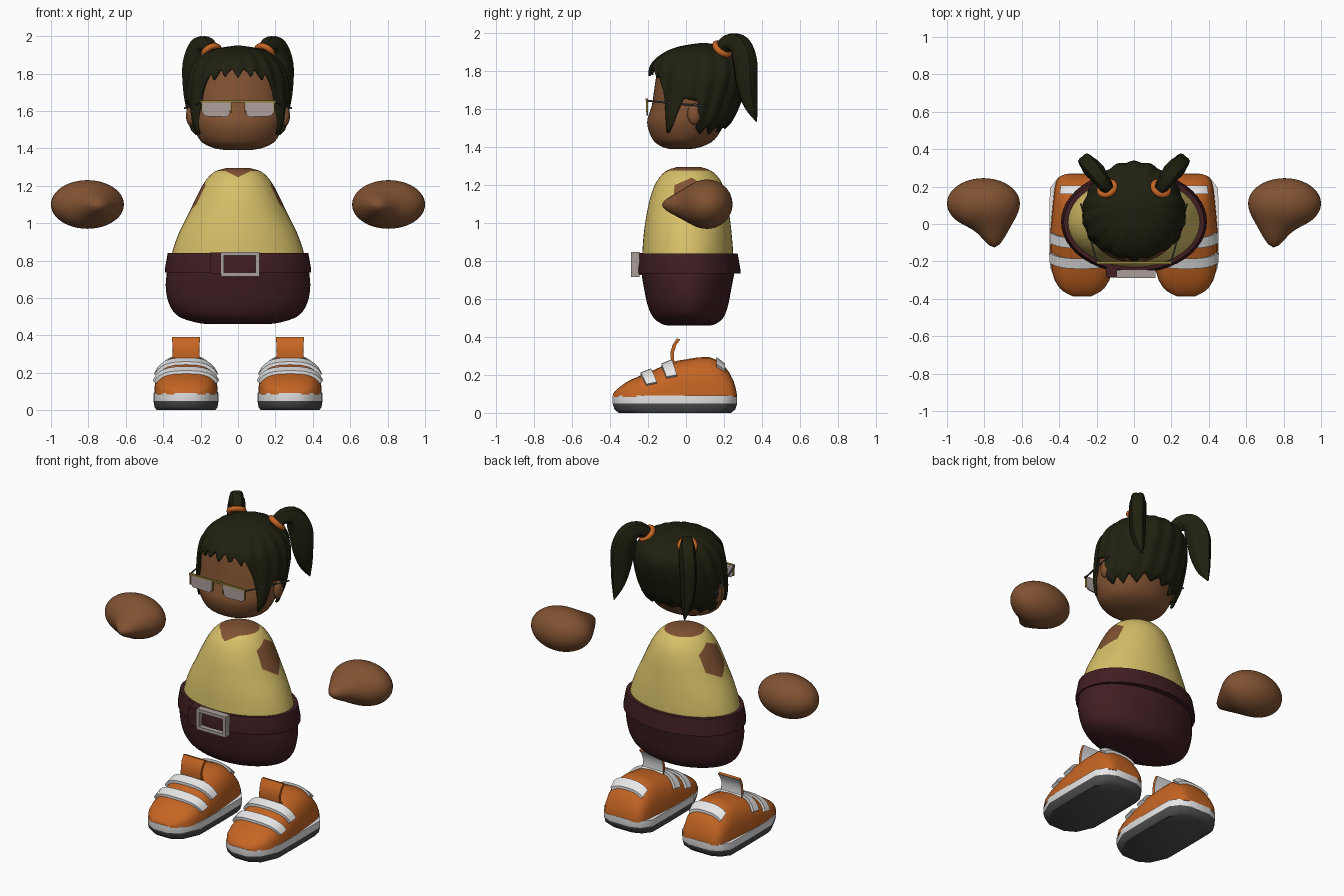
import bpy, bmesh, math
from mathutils import Vector, Matrix

if "Cube" in bpy.data.objects:
    bpy.data.objects.remove(bpy.data.objects["Cube"])

def material(name, *rgb):
    m = bpy.data.materials.new(name)
    m.diffuse_color = (*rgb, 1)
    m.use_nodes = True
    m.node_tree.nodes["Principled BSDF"].inputs["Base Color"].default_value = m.diffuse_color
    return m

SKIN = material("brown skin", 0.22, 0.085, 0.032)
HAIR = material("dark hair", 0.014, 0.015, 0.005)
SHIRT = material("yellow shirt", 0.68, 0.53, 0.14)
SKIRT = material("maroon skirt", 0.052, 0.013, 0.016)
ORANGE = material("orange", 0.56, 0.13, 0.017)
WHITE = material("white trim", 0.8, 0.8, 0.8)
SOLE = material("sole grey", 0.075, 0.075, 0.075)
LENS = material("lens grey", 0.42, 0.35, 0.34)
SILVER = material("buckle silver", 0.4, 0.34, 0.32)
GOLD = material("gold rim", 0.3, 0.23, 0.04)

def finish(name, bm, mats, rule=None, angle=40):
    bmesh.ops.recalc_face_normals(bm, faces=bm.faces)
    if rule:
        for f in bm.faces:
            f.material_index = rule(f.calc_center_median(), f.normal)
    me = bpy.data.meshes.new(name)
    bm.to_mesh(me)
    bm.free()
    ob = bpy.data.objects.new(name, me)
    bpy.context.collection.objects.link(ob)
    for m in mats:
        me.materials.append(m)
    bpy.context.view_layer.objects.active = ob
    ob.select_set(True)
    bpy.ops.object.shade_smooth_by_angle(angle=math.radians(angle))
    ob.select_set(False)
    return ob

def grid(rows, closed=True, caps=True):
    """Skin rows of points into a bmesh."""
    bm = bmesh.new()
    vs = [[bm.verts.new(p) for p in r] for r in rows]
    n = len(rows[0])
    for a, b in zip(vs, vs[1:]):
        for i in range(n if closed else n - 1):
            j = (i + 1) % n
            bm.faces.new((a[i], a[j], b[j], b[i]))
    if caps:
        bm.faces.new(vs[0])
        bm.faces.new(vs[-1])
    return bm

def spline(rows, k=4):
    """Smoothly interpolate a list of tuples."""
    out = []
    for i in range(len(rows) - 1):
        p = [rows[max(0, min(len(rows) - 1, i + d))] for d in (-1, 0, 1, 2)]
        for s in range(k):
            t = s / k
            out.append(tuple(b + 0.5 * t * (c - a + t * (2*a - 5*b + 4*c - d + t * (3*(b - c) + d - a)))
                             for a, b, c, d in zip(*p)))
    return out + [rows[-1]]

def ring(z, hx, y0, y1, n=48):
    return [(hx * math.sin(a), (y0 + y1) / 2 - (y1 - y0) / 2 * math.cos(a), z)
            for a in (2 * math.pi * i / n for i in range(n))]

def loft(rows, k=4):
    return grid([ring(*r) for r in spline(rows, k)])

def lookup(table, x):
    """Piecewise linear lookup on the first column."""
    for a, b in zip(table, table[1:]):
        if x <= b[0]:
            t = (x - a[0]) / (b[0] - a[0])
            return [p + t * (q - p) for p, q in zip(a, b)]
    return list(table[-1])

def box(bm, x0, x1, y0, y1, z0, z1):
    m = Matrix.Translation(((x0+x1)/2, (y0+y1)/2, (z0+z1)/2)) @ Matrix.Diagonal((x1-x0, y1-y0, z1-z0, 1))
    bmesh.ops.create_cube(bm, size=1, matrix=m)

# torso with bare neck and shoulder openings, cut cleanly into the shirt
bm = loft([(0.76, .365, -.235, .25), (0.85, .35, -.23, .248), (0.95, .315, -.222, .24), (1.05, .265, -.207, .228),
           (1.14, .222, -.187, .213), (1.21, .185, -.16, .19), (1.255, .15, -.128, .158),
           (1.28, .115, -.095, .125), (1.295, .06, -.05, .08)])
hexagon = [(.03, 1.24), (-.06, 1.2), (-.07, 1.1), (.02, 1.04), (.11, 1.09), (.11, 1.19)]
edges = []
for (ya, za), (yb, zb) in zip(hexagon, hexagon[1:] + hexagon[:1]):
    edges.append((Vector((0, ya, za)), Vector((0, za - zb, yb - ya))))
for co, no in edges + [(Vector((0, 0, 1.245)), Vector((s * .5, 0, -1))) for s in (1, -1)] \
        + [(Vector((0, 0, 1.278)), Vector((0, 0, 1)))]:
    bmesh.ops.bisect_plane(bm, geom=bm.verts[:] + bm.edges[:] + bm.faces[:], plane_co=co, plane_no=no, dist=1e-5)
def torso_rule(c, n):
    shoulder = all((c - co).dot(no) > 0 for co, no in edges) or all((c - co).dot(no) < 0 for co, no in edges)
    neckline = c.z > 1.278 or (c.y < 0 and c.z > 1.245 + .5 * abs(c.x))
    return int((shoulder and abs(c.x) > .1) or neckline)
finish("torso", bm, [SHIRT, SKIN], torso_rule)

# skirt and belt
finish("skirt", loft([(.46, .15, -.09, .12), (.468, .22, -.125, .155), (.5, .315, -.17, .195), (.56, .365, -.2, .22),
                      (.65, .386, -.22, .238), (.74, .38, -.235, .255), (.78, .37, -.235, .255)]), [SKIRT])
belt = [(.735, .37, -.235, .25), (.735, .39, -.262, .288), (.76, .39, -.264, .286), (.84, .376, -.25, .272),
        (.84, .35, -.228, .25), (.78, .35, -.225, .245)]
finish("belt", grid([ring(*r) for r in belt], caps=False), [SKIRT])
bm = bmesh.new()
box(bm, -.15, -.09, -.285, -.23, .728, .842)
finish("belt_loop", bm, [SKIRT])
bm = bmesh.new()
for b in ((-.09, .115, .715, .735), (-.09, .115, .827, .847), (-.09, -.075, .735, .827), (.093, .115, .735, .827)):
    box(bm, b[0], b[1], -.29, -.245, b[2], b[3])
finish("buckle", bm, [SILVER])

# head
finish("head", loft([(1.39, .06, -.08, .02), (1.402, .13, -.125, .08), (1.44, .2, -.175, .15), (1.53, .243, -.205, .205),
                     (1.62, .25, -.18, .23), (1.72, .25, -.165, .25), (1.83, .2, -.14, .22), (1.89, .1, -.05, .14)]), [SKIN])

# hair cap with a jagged hairline, measured in degrees from the front
profile = spline([(1.45, .232, -.175, .17), (1.55, .262, -.19, .24), (1.65, .268, -.19, .285), (1.75, .264, -.188, .32),
                  (1.83, .24, -.178, .325), (1.89, .19, -.115, .28), (1.925, .12, -.03, .21), (1.943, .01, .08, .1)])
hairline = [(0, 1.775), (8, 1.83), (16, 1.775), (21, 1.825), (30, 1.765), (35, 1.8), (45, 1.7), (50, 1.62), (58, 1.465),
            (66, 1.52), (74, 1.66), (95, 1.64), (102, 1.5), (112, 1.47), (118, 1.51), (130, 1.47), (136, 1.52),
            (150, 1.48), (158, 1.53), (170, 1.5), (180, 1.53)]
N, ROWS = 144, 20
rows = []
for r in range(ROWS + 1):
    row = []
    for i in range(N):
        a = 2 * math.pi * i / N
        low = lookup(hairline, min(360 * i / N, 360 - 360 * i / N))[1]
        z = low + (1.943 - low) * math.sin(r / ROWS * math.pi / 2)
        _, hx, y0, y1 = lookup(profile, z)
        k = 1 + .018 * math.cos(18 * a)
        row.append((hx * k * math.sin(a), (y0 + y1) / 2 - k * (y1 - y0) / 2 * math.cos(a), z))
    rows.append(row)
bm = grid(rows, caps=False)
bm.faces.new([v for v in bm.verts][-N:])
hair = finish("hair_cap", bm, [HAIR])
mod = hair.modifiers.new("thickness", 'SOLIDIFY')
mod.thickness, mod.offset = .014, 0

# ponytail path: x, y, z, half width, half thickness
tail = spline([(.13, .175, 1.9, .035, .035), (.165, .225, 1.95, .045, .04), (.205, .28, 1.935, .06, .048),
               (.232, .308, 1.85, .07, .05), (.24, .318, 1.73, .06, .045), (.245, .34, 1.62, .038, .03),
               (.25, .372, 1.535, .003, .003)])
# shoe upper stations: y, half width, height
upper = spline([(-.385, .05, .1), (-.36, .1, .128), (-.3, .147, .17), (-.2, .168, .212), (-.08, .17, .265), (0, .166, .282),
                (.12, .155, .295), (.2, .145, .25), (.25, .125, .17), (.268, .08, .1)], 2)
outline = [(-.387, .05), (-.345, .12), (-.23, .172), (0, .174), (.19, .172), (.245, .13), (.27, .07)]

def shoe_point(cx, y, t, off=0):
    _, w, h = lookup(upper, y)
    c, s = math.cos(t), max(math.sin(t), 0)
    return (cx + math.copysign(abs(c) ** .75, c) * (w + off), y, .085 + (h + off - .085) * s ** .75)

def strap(name, cx, y0, y1, t0, t1, lean):
    rows = []
    for i in range(13):
        t = math.radians(t0 + (t1 - t0) * i / 12)
        d = lean * (1 - math.sin(t))
        rows.append([shoe_point(cx, y0 + d, t, -.01), shoe_point(cx, y0 + d, t, .016),
                     shoe_point(cx, y1 + d, t, .016), shoe_point(cx, y1 + d, t, -.01)])
    finish(name, grid(rows), [WHITE])

for s, side in ((-1, "left"), (1, "right")):
    # ponytail and hair tie
    rows = []
    for i, (x, y, z, w, th) in enumerate(tail):
        a, b = tail[max(i - 1, 0)], tail[min(i + 1, len(tail) - 1)]
        d = Vector((b[0] - a[0], b[1] - a[1], b[2] - a[2])).normalized()
        across = Vector((.76, -.65, 0))
        inplane = d.cross(across).normalized()
        row = []
        for j in range(20):
            q = 2 * math.pi * j / 20
            k = 1 + .08 * math.cos(5 * q)
            p = Vector((x, y, z)) + inplane * (w * k * math.cos(q)) + across * (th * k * math.sin(q))
            row.append((s * p.x, p.y, p.z))
        rows.append(row)
    finish("ponytail_" + side, grid(rows), [HAIR])
    bpy.ops.mesh.primitive_torus_add(major_radius=.043, minor_radius=.017, major_segments=20, minor_segments=8,
                                     location=(s * .143, .19, 1.917))
    tie = bpy.context.object
    tie.name = "hair_tie_" + side
    tie.rotation_euler = Vector((s * .4, .55, .7)).to_track_quat('Z', 'Y').to_euler()
    tie.data.materials.append(ORANGE)
    bpy.ops.object.shade_smooth()
    tie.select_set(False)
    # ear
    bm = bmesh.new()
    bmesh.ops.create_uvsphere(bm, u_segments=16, v_segments=10, radius=1, matrix=Matrix.Translation((s * .252, .045, 1.575))
                              @ Matrix.Diagonal((.026, .038, .056, 1)))
    finish("ear_" + side, bm, [SKIN])
    # glasses: lens, rim and temple
    def span(a, b):
        return (a, b) if s > 0 else (-b, -a)
    bm = bmesh.new()
    corners = [(.04, 1.645), (.19, 1.652), (.19, 1.59), (.175, 1.572), (.06, 1.568), (.042, 1.585)]
    rows = [[(s * x, y, z) for x, z in corners] for y in (-.208, -.2)]
    bm.free()
    finish("lens_" + side, grid(rows), [LENS], angle=20)
    bm = bmesh.new()
    box(bm, *span(0, .2), -.213, -.2, 1.646, 1.656)
    box(bm, *span(.189, .195), -.211, -.199, 1.585, 1.65)
    box(bm, *span(.036, .041), -.211, -.199, 1.585, 1.65)
    finish("glasses_rim_" + side, bm, [GOLD])
    a, b = Vector((s * .198, -.205, 1.645)), Vector((s * .285, .11, 1.615))
    bm = bmesh.new()
    bmesh.ops.create_cone(bm, cap_ends=True, segments=6, radius1=.005, radius2=.005, depth=(b - a).length,
                          matrix=Matrix.Translation((a + b) / 2) @ (b - a).to_track_quat('Z', 'Y').to_matrix().to_4x4())
    finish("glasses_temple_" + side, bm, [SOLE])
    # mitten hand with the thumb pulled forward
    bm = bmesh.new()
    bmesh.ops.create_uvsphere(bm, u_segments=40, v_segments=24, radius=1)
    for v in bm.verts:
        d = v.co.copy()
        x, z = .805 + .195 * d.x, 1.1 + .13 * d.z
        pull = .115 * max(-d.y, 0) * math.exp(-((x - .735) / .085) ** 2 - ((z - 1.095) / .075) ** 2)
        v.co = (s * x, .11 + .135 * d.y - pull, z)
    finish("hand_" + side, bm, [SKIN], angle=80)
    # shoe
    cx = s * .278
    finish("shoe_upper_" + side, grid([[shoe_point(cx, st[0], math.pi * i / 12) for i in range(13)] for st in upper]), [ORANGE])
    loop = outline + [(y, -w) for y, w in reversed(outline)]
    rows = [[(cx + w * k, -.058 + (y + .058) * k, z) for y, w in loop]
            for z, k in ((0, .9), (.018, .97), (.05, 1), (.092, 1))]
    finish("shoe_sole_" + side, grid(rows), [SOLE, WHITE], lambda c, n: int(c.z > .05))
    strap("toe_strap_" + side, cx, -.24, -.185, 22, 158, .05)
    strap("ankle_strap_" + side, cx, -.13, -.075, 28, 152, .05)
    strap("heel_tab_" + side, cx, .16, .205, 50, 130, 0)
    curve = [(-.05, .25), (-.08, .28), (-.082, .32), (-.07, .36), (-.048, .392)]
    rows = [[(cx + k * (.07 + .07 * abs(z - .32)), y, z) for y, z in curve]
            + [(cx + k * (.07 + .07 * abs(z - .32)), y + .018, z - .004) for y, z in reversed(curve)] for k in (-1, 1)]
    finish("shoe_tongue_" + side, grid(rows), [ORANGE, WHITE], lambda c, n: int(n.y > .3))
